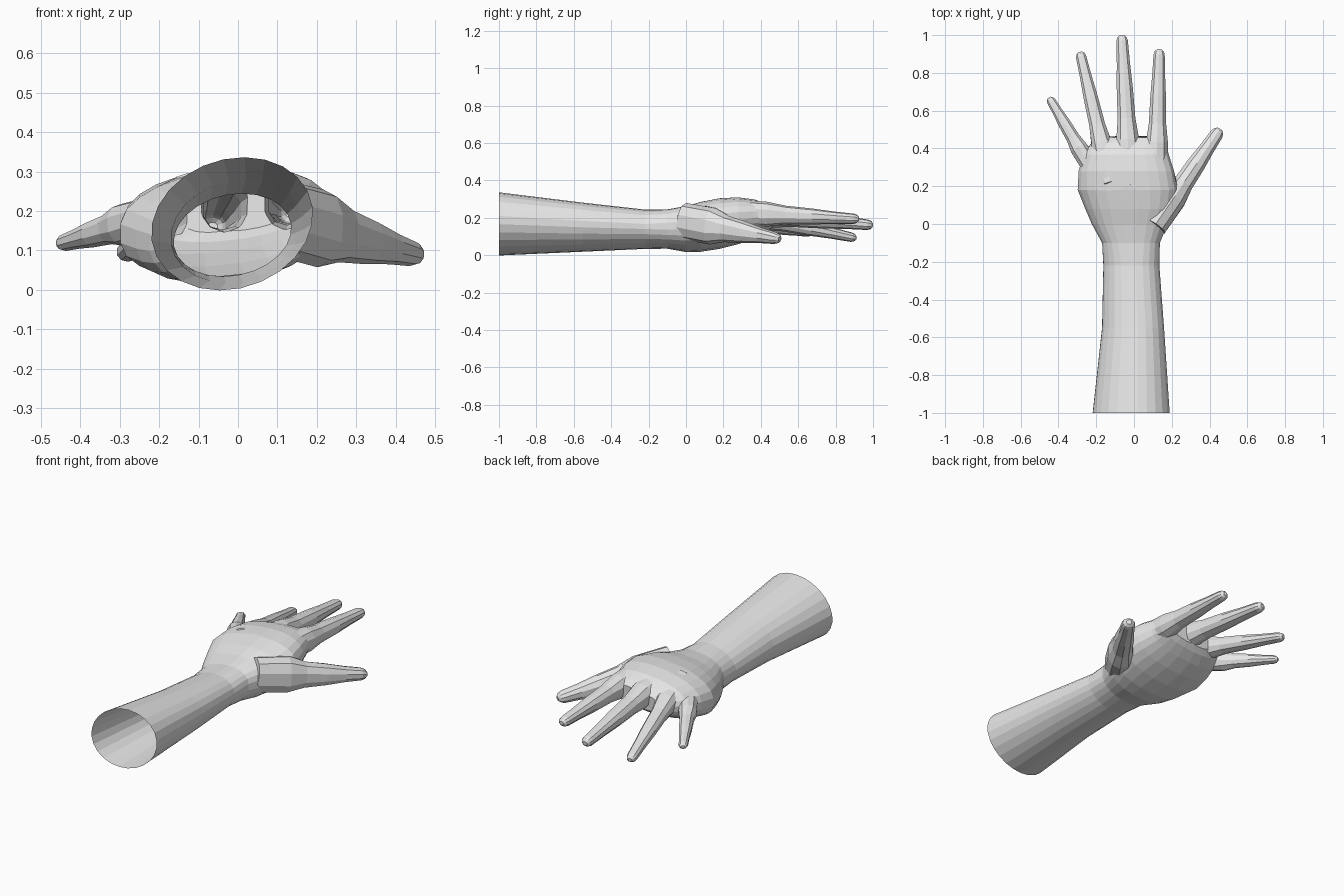
import bpy
import bmesh
from math import cos, sin, pi, copysign
from mathutils import Vector

default_cube = bpy.data.objects.get("Cube")
if default_cube:
    bpy.data.objects.remove(default_cube, do_unlink=True)

skin = bpy.data.materials.new("pale grey skin")
skin.use_nodes = True
grey = (0.8, 0.8, 0.8, 1)
skin.diffuse_color = grey
skin.node_tree.nodes["Principled BSDF"].inputs["Base Color"].default_value = grey

UP = Vector((0, 0, 1))


def section(centre, side, up, half_width, half_height, count, power):
    """One closed rounded cross-section; a power below one makes it boxier."""
    points = []
    for i in range(count):
        angle = 2 * pi * (i + 0.5) / count
        c = copysign(abs(cos(angle)) ** power, cos(angle))
        s = copysign(abs(sin(angle)) ** power, sin(angle))
        points.append(centre + side * half_width * c + up * half_height * s)
    return points


def loft(name, sections):
    """Skin a list of cross-sections into a closed solid."""
    bm = bmesh.new()
    rings = [[bm.verts.new(p) for p in points] for points in sections]
    for a, b in zip(rings, rings[1:]):
        for i in range(len(a)):
            bm.faces.new((a[i - 1], a[i], b[i], b[i - 1]))
    bm.faces.new(rings[0])
    bm.faces.new(rings[-1])
    bmesh.ops.recalc_face_normals(bm, faces=bm.faces)
    mesh = bpy.data.meshes.new(name)
    bm.to_mesh(mesh)
    bm.free()
    mesh.materials.append(skin)
    obj = bpy.data.objects.new(name, mesh)
    bpy.context.collection.objects.link(obj)
    return obj


# Shared taper of every digit: place along it, share of the knuckle width
taper = [(-0.45, 0.95), (0, 1), (0.22, 0.77), (0.52, 0.7), (0.78, 0.57), (1, 0.5)]


def digit(name, knuckle, tip, width, depth=1.1):
    """Tapered digit rooted inside the palm, flattening to a domed tip."""
    start, end = Vector(knuckle), Vector(tip)
    along = (end - start).normalized()
    side = along.cross(UP).normalized()
    up = side.cross(along)
    sections = []
    for t, share in taper:
        half = width * share
        height = half * (depth + (0.88 - depth) * max(t, 0))
        sections.append(section(start.lerp(end, t), side, up, half, height, 10, 0.9))
    for push, shrink in ((0.55, 0.8), (0.9, 0.4)):
        sections.append(section(end + along * half * push, side, up,
                                half * shrink, height * shrink, 10, 0.9))
    return loft(name, sections)


# Forearm, wrist and palm: y, left edge, right edge, bottom, top
body_stations = [
    (-1, -0.22, 0.19, 0, 0.335),
    (-0.55, -0.17, 0.16, 0.02, 0.28),
    (-0.22, -0.163, 0.135, 0.035, 0.243),
    (-0.1, -0.17, 0.138, 0.037, 0.243),
    (0, -0.225, 0.18, 0.02, 0.26),
    (0.08, -0.26, 0.215, 0.022, 0.282),
    (0.18, -0.3, 0.235, 0.037, 0.302),
    (0.28, -0.295, 0.215, 0.062, 0.307),
    (0.37, -0.27, 0.185, 0.095, 0.295),
    (0.43, -0.225, 0.17, 0.125, 0.272),
    (0.46, -0.15, 0.13, 0.15, 0.245),
]
rings = []
for y, left, right, bottom, top in body_stations:
    palm = y > -0.15
    lean = Vector((0 if palm else 0.03, 0, 1))
    tilt = Vector((1, 0, 0.1))
    centre = Vector((left + right, 2 * y, bottom + top)) / 2
    rings.append(section(centre, tilt, lean, (right - left) / 2,
                         (top - bottom) / 2, 24, 0.84 if palm else 1))
hand = loft("hand_and_forearm", rings)

# Four fingers and the thumb
digits = [
    digit("little_finger", (-0.29, 0.4, 0.165), (-0.438, 0.65, 0.12), 0.049),
    digit("ring_finger", (-0.17, 0.42, 0.195), (-0.28, 0.885, 0.096), 0.057),
    digit("middle_finger", (-0.033, 0.44, 0.215), (-0.063, 0.97, 0.163), 0.064),
    digit("index_finger", (0.122, 0.43, 0.22), (0.133, 0.897, 0.195), 0.062),
    digit("thumb", (0.21, 0.14, 0.155), (0.437, 0.475, 0.092), 0.073, 1.4),
]

# Fuse the digits into one skin
bpy.context.view_layer.objects.active = hand
for part in digits:
    union = hand.modifiers.new("fuse_" + part.name, "BOOLEAN")
    union.operation = "UNION"
    union.solver = "EXACT"
    union.object = part
    bpy.ops.object.modifier_apply(modifier=union.name)
    bpy.data.objects.remove(part, do_unlink=True)

# Open the forearm end and soften the webbing where the digits meet the palm
bm = bmesh.new()
bm.from_mesh(hand.data)
end_cap = [f for f in bm.faces if all(v.co.y < -0.99 for v in f.verts)]
bmesh.ops.delete(bm, geom=end_cap, context="FACES_ONLY")
webbing = [v for v in bm.verts if 0.1 < v.co.y < 0.48 and abs(v.co.x) < 0.28]
bmesh.ops.smooth_vert(bm, verts=webbing, factor=0.2,
                      use_axis_x=True, use_axis_y=True, use_axis_z=True)
bm.to_mesh(hand.data)
bm.free()
